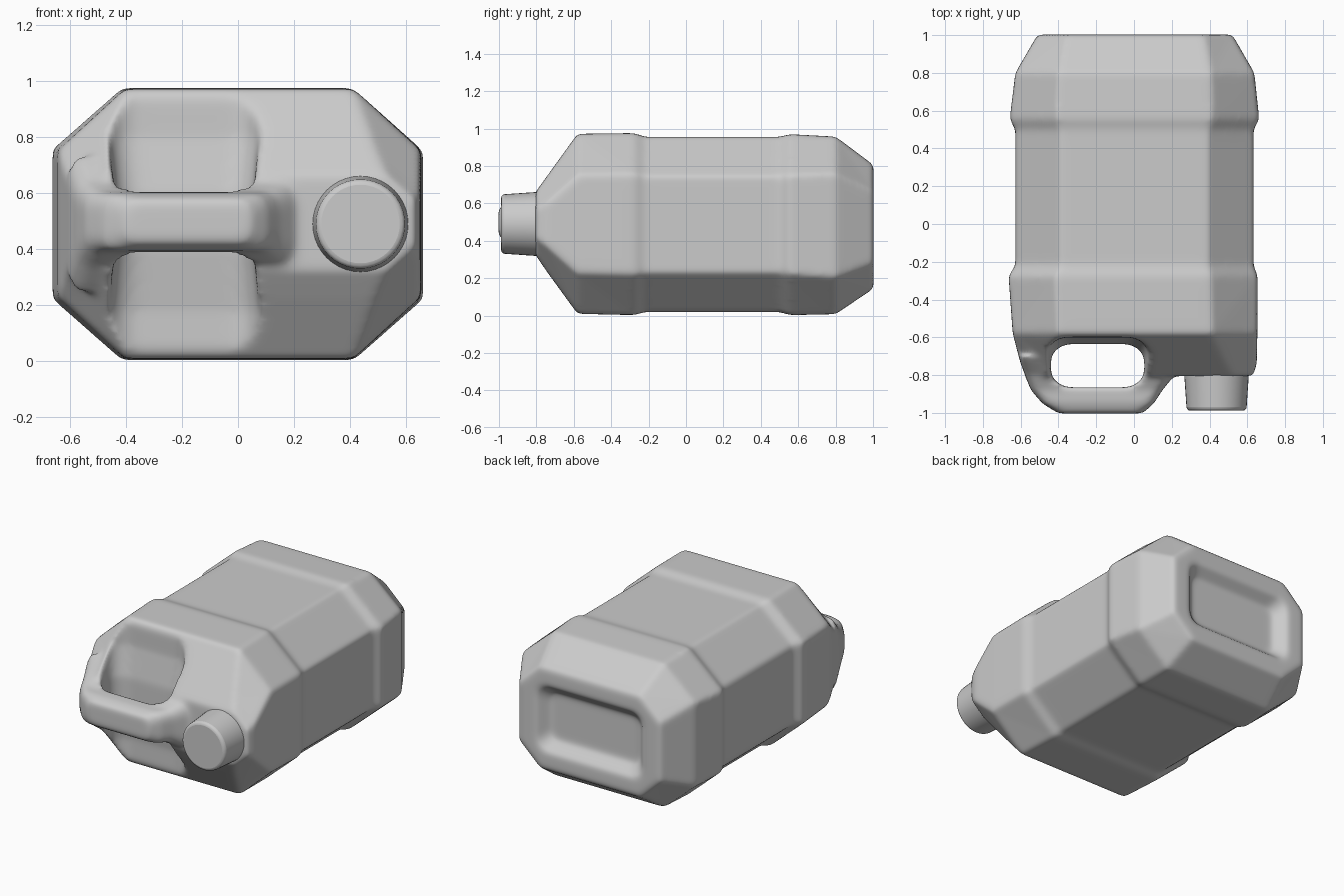
import bpy, bmesh, math
from mathutils import Vector

if "Cube" in bpy.data.objects:
    bpy.data.objects.remove(bpy.data.objects["Cube"])


def ring(a0, a1, b0, b1, ca, cb, n):
    """Rectangle with cut corners: n=1 gives chamfers, more gives rounded arcs."""
    pts = []
    corners = [(a1 - ca, b1 - cb), (a0 + ca, b1 - cb), (a0 + ca, b0 + cb), (a1 - ca, b0 + cb)]
    for q, (a, b) in enumerate(corners):
        for i in range(n + 1):
            t = math.pi / 2 * (q + i / n)
            pts.append((a + ca * math.cos(t), b + cb * math.sin(t)))
    return pts


def loft(name, rings, helper=False):
    """Closed solid through a series of equal-length rings."""
    bm = bmesh.new()
    loops = [[bm.verts.new(p) for p in r] for r in rings]
    n = len(loops[0])
    for a, b in zip(loops, loops[1:]):
        for i in range(n):
            j = (i + 1) % n
            bm.faces.new((a[i], a[j], b[j], b[i]))
    bm.faces.new(loops[0])
    bm.faces.new(loops[-1])
    bmesh.ops.recalc_face_normals(bm, faces=bm.faces)
    mesh = bpy.data.meshes.new(name)
    bm.to_mesh(mesh)
    bm.free()
    ob = bpy.data.objects.new(name, mesh)
    bpy.context.collection.objects.link(ob)
    ob.hide_render = helper
    if helper:
        ob.display_type = 'WIRE'
    return ob


def along_y(sections, n):
    return [[Vector((a, y, b)) for a, b in ring(*s, n)] for y, *s in sections]


# Body: chamfered box with two raised end bands, tapering to the front
body = loft("canister_body", along_y([
    (1.003, -.51, .52, .145, .805, .15, .14),
    (.80, -.628, .637, .008, .957, .23, .20),
    (.555, -.658, .663, .003, .97, .25, .22),
    (.50, -.628, .632, .02, .955, .24, .21),
    (-.22, -.628, .632, .02, .955, .24, .21),
    (-.275, -.664, .655, .003, .976, .25, .22),
    (-.58, -.642, .653, .01, .972, .24, .22),
    (-.74, -.60, .65, .23, .75, .16, .14),
    (-.805, -.57, .63, .325, .66, .10, .09),
], 1))

# Handle: flattened lug growing out of the shoulder
handle = loft("handle_lug", along_y([
    (-.70, -.61, .28, .24, .74, .06, .08),
    (-.80, -.578, .215, .335, .645, .06, .08),
    (-.88, -.545, .15, .39, .605, .05, .06),
    (-.95, -.485, .105, .395, .60, .05, .06),
    (-1.003, -.40, .045, .425, .575, .05, .05),
], 4), True)

# Handle opening, with a slightly bulged back wall
opening = loft("handle_opening_cutter", [
    [Vector((a, b, z)) for a, b in ring(-.44 - f, .055 + f, -.865, y1, .11, .09, 6)]
    for z, y1, f in [(-.2, -.60, .02), (.18, -.60, .02), (.40, -.635, 0), (.60, -.635, 0),
                     (.80, -.60, .02), (1.2, -.60, .02)]
], True)

# Recessed panel in the rear base
recess = loft("base_recess_cutter", along_y([
    (1.04, -.42, .43, .22, .73, .09, .09),
    (.93, -.32, .33, .32, .63, .06, .06),
], 4), True)

for cutter, op in ((handle, 'UNION'), (opening, 'DIFFERENCE'), (recess, 'DIFFERENCE')):
    m = body.modifiers.new(cutter.name, 'BOOLEAN')
    m.object, m.operation, m.solver = cutter, op, 'EXACT'

# Melt everything into one soft moulded skin
m = body.modifiers.new("Skin", 'REMESH')
m.mode, m.voxel_size, m.use_smooth_shade = 'VOXEL', .014, True
m = body.modifiers.new("Soften", 'SMOOTH')
m.factor, m.iterations = .5, 14

# Spout with rounded cap edge
bpy.ops.mesh.primitive_cone_add(vertices=40, radius1=.174, radius2=.158, depth=.235,
                                location=(.437, -.8705, .49), rotation=(math.pi / 2, 0, 0))
spout = bpy.context.object
spout.name = "spout_cap"
m = spout.modifiers.new("Rounded edge", 'BEVEL')
m.width, m.segments, m.limit_method = .018, 3, 'ANGLE'
bpy.ops.object.shade_smooth_by_angle(angle=math.radians(40))
